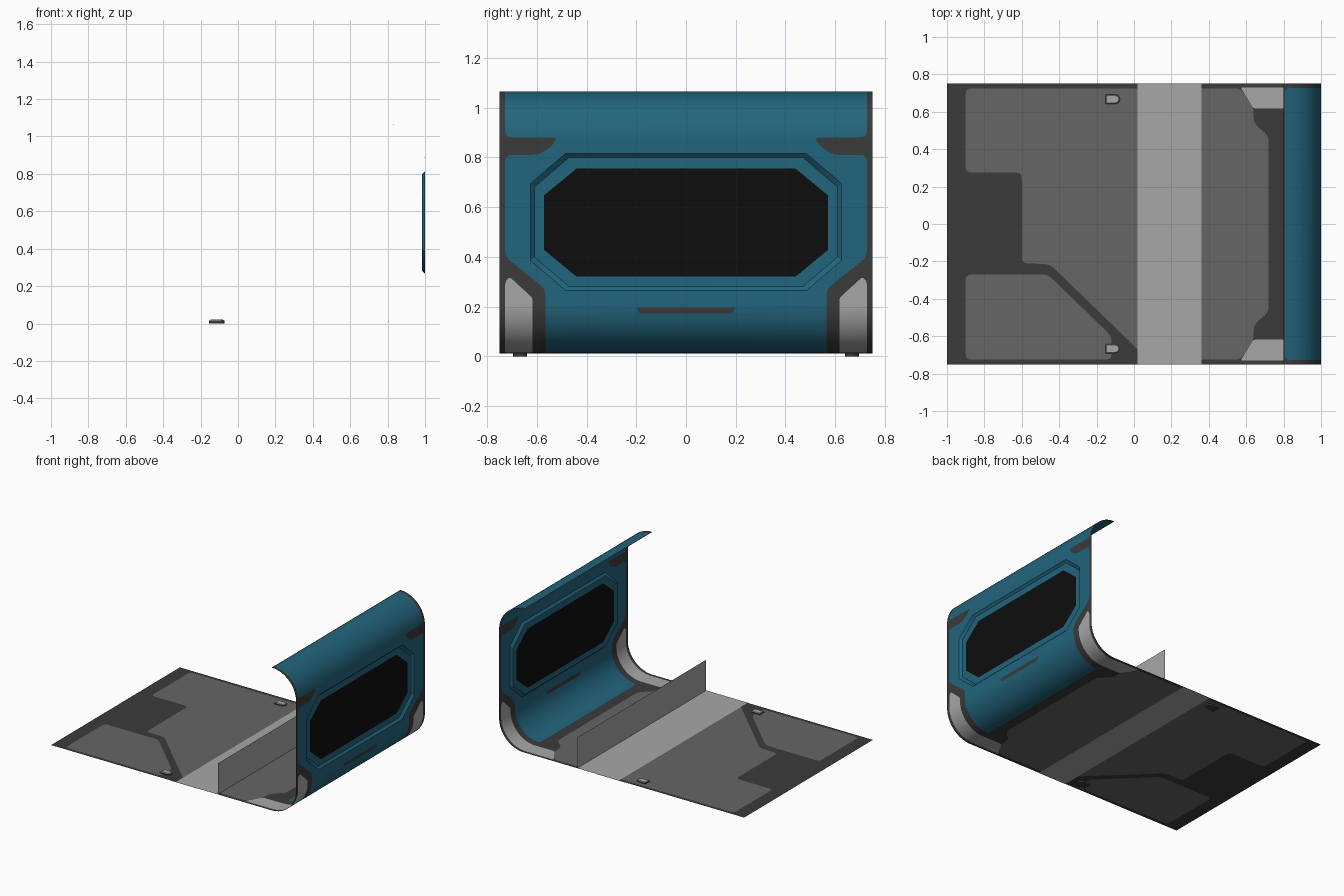
import bpy, bmesh, math
from mathutils import Vector
from mathutils.geometry import delaunay_2d_cdt

if "Cube" in bpy.data.objects:
    bpy.data.objects.remove(bpy.data.objects["Cube"])

R, Z0, Z1, X1, W = 0.2, 0.012, 1.065, 1.0, 0.75   # bend radius, floor, top, wall, half width
ARC = R * math.pi / 2
U1 = 1.8                       # floor ends, lower bend starts
U2 = U1 + ARC                  # wall starts
U3 = U2 + (Z1 - Z0 - 2 * R)    # upper bend starts
U4 = U3 + ARC                  # free top edge


def mat(name, rgb):
    m = bpy.data.materials.new(name)
    m.diffuse_color = (*rgb, 1)
    m.use_nodes = True
    m.node_tree.nodes["Principled BSDF"].inputs["Base Color"].default_value = m.diffuse_color
    return m


DARK = mat("dark_grey", (0.043, 0.043, 0.043))
MID = mat("mid_grey", (0.133, 0.133, 0.133))
LIGHT = mat("light_grey", (0.39, 0.39, 0.39))
TEAL = mat("teal", (0.016, 0.130, 0.205))
BLACK = mat("black", (0.004, 0.004, 0.004))
MATS = [DARK, MID, LIGHT, TEAL, BLACK]


def add_object(name, bm, mats):
    me = bpy.data.meshes.new(name)
    bm.to_mesh(me)
    bm.free()
    for m in mats:
        me.materials.append(m)
    ob = bpy.data.objects.new(name, me)
    bpy.context.collection.objects.link(ob)
    return ob


def fold(u, y):
    """Map a point of the flat sheet onto the bent profile."""
    if u <= U1:
        return Vector((u - 1, y, Z0))
    if u <= U2:
        a = (u - U1) / R
        return Vector((X1 - R + R * math.sin(a), y, Z0 + R - R * math.cos(a)))
    if u <= U3:
        return Vector((X1, y, Z0 + R + u - U2))
    a = (u - U3) / R
    return Vector((X1 - R + R * math.cos(a), y, Z1 - R + R * math.sin(a)))


def uz(z):
    """Sheet distance at a given height on the wall."""
    if z < Z0 + R:
        return U1 + R * math.acos((Z0 + R - z) / R)
    if z <= Z1 - R:
        return U2 + z - Z0 - R
    return U3 + R * math.asin((z - Z1 + R) / R)


def rounded(pts, r):
    out = []
    n = len(pts)
    for i in range(n):
        a, p, b = (Vector(pts[(i + k) % n]) for k in (-1, 0, 1))
        s = p + (a - p).normalized() * min(r, (a - p).length * 0.45)
        e = p + (b - p).normalized() * min(r, (b - p).length * 0.45)
        for t in (0, 0.33, 0.67, 1):
            out.append(s * (1 - t) ** 2 + p * 2 * t * (1 - t) + e * t * t)
    return out


def inside(p, poly):
    hit = False
    for a, b in zip(poly, poly[1:] + poly[:1]):
        if (a[1] > p[1]) != (b[1] > p[1]):
            if p[0] < a[0] + (p[1] - a[1]) * (b[0] - a[0]) / (b[1] - a[1]):
                hit = not hit
    return hit


def mirrored(half):
    return half + [(u, -y) for u, y in reversed(half)]


def octagon(y, z0, z1, cy, cz):
    half = [(uz(z0), y - cy), (uz(z0 + cz), y), (uz(z1 - cz), y), (uz(z1), y - cy)]
    return [Vector(p) for p in mirrored(half)]


# Painted regions of the sheet, later ones on top
floor_main = [(0.1, 0.725), (1.57, 0.725), (1.64, 0.617), (1.64, 0.54), (1.72, 0.47),
              (1.72, -0.47), (1.64, -0.54), (1.64, -0.617), (1.57, -0.725), (1.05, -0.725),
              (1.03, -0.68), (0.55, -0.215), (0.4, -0.21), (0.4, 0.275), (0.1, 0.275)]
floor_corner = [(0.1, -0.27), (0.54, -0.27), (0.88, -0.6), (0.88, -0.725), (0.1, -0.725)]
corner_plate = [(1.57, 0.73), (1.64, 0.617), (uz(0.235), 0.617), (uz(0.32), 0.71), (uz(0.3), 0.727)]
wall_half = [(U1, 0.565), (uz(0.27), 0.565), (uz(0.4), 0.727), (uz(0.81), 0.727),
             (uz(0.81), 0.595), (uz(0.835), 0.55), (uz(0.88), 0.513), (uz(0.88), 0.727),
             (U4 - 0.008, 0.727)]
slot = mirrored([(uz(0.172), 0.185), (uz(0.197), 0.2)])
regions = [
    (rounded(floor_main, 0.03), 1),
    (rounded(floor_corner, 0.03), 1),
    (rounded(corner_plate, 0.012), 2),
    (rounded([(u, -y) for u, y in corner_plate], 0.012), 2),
    (rounded(mirrored(wall_half), 0.025), 3),
    ([Vector(p) for p in slot], 0),
    (octagon(0.57, 0.32, 0.755, 0.13, 0.107), 4),
]
rim_outer = octagon(0.625, 0.265, 0.815, 0.14, 0.12)
rim_inner = octagon(0.61, 0.28, 0.80, 0.14, 0.12)
rim_test = octagon(0.612, 0.278, 0.802, 0.14, 0.12)

# Bent sheet: floor, wall and top lip, cut along the painted outlines
verts, edges = [], []


def add_loop(pts, closed=True):
    s = len(verts)
    verts.extend(Vector(p) for p in pts)
    n = len(pts)
    edges.extend((s + i, s + (i + 1) % n) for i in range(n if closed else n - 1))


add_loop([(0, -W), (U4, -W), (U4, W), (0, W)])
for poly in [r[0] for r in regions] + [rim_outer, rim_inner]:
    add_loop(poly)
SEG = 16
for start in (U1, U3):
    for i in range(SEG + 1):
        u = start + ARC * i / SEG
        if u < U4 - 1e-4:
            add_loop([(u, -W), (u, W)], False)
cv, _, cf, *_ = delaunay_2d_cdt(verts, edges, [], 0, 1e-5)

bm = bmesh.new()
bv = []
for p in cv:
    q = fold(p.x, p.y)
    if inside(p, rim_test):
        q.x -= 0.015           # recessed window panel
    bv.append(bm.verts.new(q))
for f in cf:
    c = sum((cv[i] for i in f), Vector((0, 0))) / len(f)
    face = bm.faces.new([bv[i] for i in f])
    for poly, k in regions:
        if inside(c, poly):
            face.material_index = k
sheet = add_object("bent_floor_and_wall", bm, MATS)
bpy.context.view_layer.objects.active = sheet
sheet.select_set(True)
bpy.ops.object.shade_smooth_by_angle(angle=math.radians(30))
wn = sheet.modifiers.new("even_normals", 'WEIGHTED_NORMAL')
wn.keep_sharp = True


def quad(name, pts, m):
    b = bmesh.new()
    b.faces.new([b.verts.new(p) for p in pts])
    return add_object(name, b, [m])


# Upright divider and its foot strip lying on both sides of the floor
quad("divider", [(0.36, -W, Z0), (0.36, W, Z0), (0.36, W, 0.24), (0.36, -W, 0.24)], LIGHT)
for name, x0, x1, dz in (("foot_strip_top", 0.02, 0.36, 0.0015), ("foot_strip_under", -0.03, 0.2, -0.0015)):
    quad(name, [(x0, -W, Z0 + dz), (x1, -W, Z0 + dz), (x1, W, Z0 + dz), (x0, W, Z0 + dz)], LIGHT)


# Latches: D-shaped dark base with a light tapered cap
def d_ring(b, cy, grow, z):
    h = 0.02 + grow
    pts = [(-0.147 - grow, cy + h), (-0.147 - grow, cy - h)]
    for i in range(9):
        a = -math.pi / 2 + math.pi * i / 8
        pts.append((-0.1 + (0.02 + grow) * math.cos(a), cy + h * math.sin(a)))
    return [b.verts.new((x, y, z)) for x, y in pts]


for side, cy in (("back", 0.667), ("front", -0.667)):
    b = bmesh.new()
    rings = [d_ring(b, cy, g, z) for g, z in ((0.008, 0), (0.008, 0.016), (0.002, 0.016), (-0.001, 0.021))]
    b.faces.new(rings[0][::-1])
    for k, (r0, r1) in enumerate(zip(rings, rings[1:])):
        for i in range(len(r0)):
            j = (i + 1) % len(r0)
            b.faces.new((r0[i], r0[j], r1[j], r1[i])).material_index = int(k == 2)
    b.faces.new(rings[-1]).material_index = 1
    add_object("latch_" + side, b, [DARK, LIGHT])
